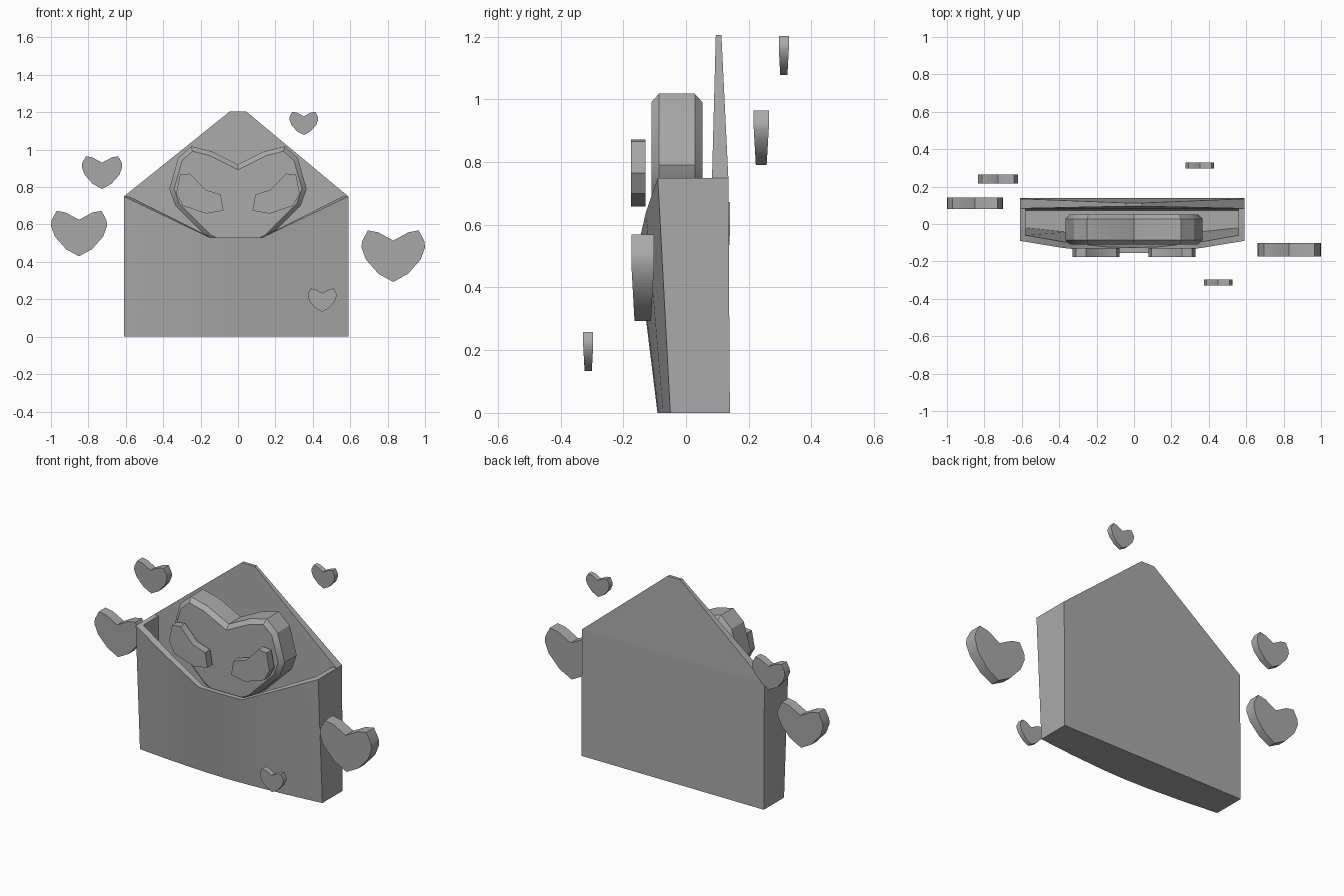
import bpy, bmesh, math

if "Cube" in bpy.data.objects:
    bpy.data.objects.remove(bpy.data.objects["Cube"])

grey = bpy.data.materials.new("plain_grey")
grey.diffuse_color = (0.4, 0.4, 0.4, 1)
grey.use_nodes = True
grey.node_tree.nodes["Principled BSDF"].inputs["Base Color"].default_value = grey.diffuse_color


def finish(name, bm, smooth=30):
    """Turn a bmesh into a shaded object."""
    bmesh.ops.recalc_face_normals(bm, faces=bm.faces)
    mesh = bpy.data.meshes.new(name)
    bm.to_mesh(mesh)
    bm.free()
    mesh.materials.append(grey)
    obj = bpy.data.objects.new(name, mesh)
    bpy.context.collection.objects.link(obj)
    bpy.ops.object.select_all(action='DESELECT')
    obj.select_set(True)
    bpy.context.view_layer.objects.active = obj
    bpy.ops.object.shade_smooth_by_angle(angle=math.radians(smooth))
    return obj


def prism(name, outline, depth, chamfer=0):
    """Extrude an (x, z) outline; depth(z) gives the front and back y."""
    bm = bmesh.new()
    front = [bm.verts.new((x, depth(z)[0], z)) for x, z in outline]
    back = [bm.verts.new((x, depth(z)[1], z)) for x, z in outline]
    caps = [bm.faces.new(front), bm.faces.new(back[::-1])]
    n = len(outline)
    for i in range(n):
        j = (i + 1) % n
        bm.faces.new((front[i], back[i], back[j], front[j]))
    bmesh.ops.recalc_face_normals(bm, faces=bm.faces)
    if chamfer:
        edges = [e for f in caps for e in f.edges]
        bmesh.ops.bevel(bm, geom=edges, offset=chamfer, segments=1, affect='EDGES')
    return finish(name, bm)


def mirrored(half):
    """Complete a half outline that begins and ends on x = 0."""
    return half + [(-x, z) for x, z in half[-2:0:-1]]


# Envelope pocket: a hollow body with a bulging, notched front wall
CX = -0.01
half_front = [  # x, rim z, rim y, base y
    (0.60, 0.75, -0.09, -0.05),
    (0.37, 0.64, -0.128, -0.073),
    (0.14, 0.53, -0.153, -0.088),
]
columns = [(-x, z, yt, yb) for x, z, yt, yb in half_front]
columns += [(0, 0.53, -0.156, -0.091)] + half_front[::-1]
WALL = 0.03
rings = [[], [], [], []]
for x, z, yt, yb in columns:
    xi = x * (0.60 - WALL) / 0.60
    rings[0].append((x, yb, 0))
    rings[1].append((x, yt, z))
    rings[2].append((xi, yt + WALL, z))
    rings[3].append((xi, yb + WALL, 0.03))
for x in (0.60, -0.60):
    xi = math.copysign(0.60 - WALL, x)
    rings[0].append((x, 0.14, 0))
    rings[1].append((x, 0.135, 0.75))
    rings[2].append((xi, 0.083, 0.75))
    rings[3].append((xi, 0.07, 0.03))
bm = bmesh.new()
loops = [[bm.verts.new((x + CX, y, z)) for x, y, z in r] for r in rings]
for a, b in zip(loops, loops[1:]):
    for i in range(len(a)):
        j = (i + 1) % len(a)
        bm.faces.new((a[i], a[j], b[j], b[i]))
bm.faces.new(loops[0])
bm.faces.new(loops[3])
finish("envelope_pocket", bm)


# Open flap: tapers towards its blunt tip
def flap_depth(z):
    t = (z - 0.75) / 0.455
    return 0.083 + 0.012 * t, 0.135 - 0.022 * t


prism("envelope_flap",
      [(-0.61, 0.75), (0.59, 0.75), (0.043, 1.205), (-0.043, 1.205)], flap_depth)

# Large heart in the pocket
big_half = [(0, 0.92), (0.14, 0.99), (0.25, 1.018), (0.32, 0.955),
            (0.367, 0.79), (0.335, 0.70), (0.16, 0.525), (0, 0.44)]
prism("large_heart", mirrored(big_half), lambda z: (-0.11, 0.052), 0.024)

# Pair of hands in front of the heart
hand = [(0.31, 0.866), (0.257, 0.872), (0.175, 0.786), (0.093, 0.76),
        (0.078, 0.674), (0.17, 0.658), (0.294, 0.70), (0.33, 0.765)]
for side, sign in (("left", -1), ("right", 1)):
    prism(side + "_hand", [(sign * x, z) for x, z in hand],
          lambda z: (-0.176, -0.129))

# Small floating hearts, thinner towards the point
unit_half = [(0, 1.30), (0.48, 1.56), (0.80, 1.62), (0.98, 1.28), (1.0, 1.08),
             (0.86, 0.70), (0.46, 0.25), (0, 0)]
for i, (x, tip, y, r, thick) in enumerate([
        (-0.85, 0.43, 0.11, 0.15, 0.062),
        (-0.727, 0.79, 0.24, 0.108, 0.048),
        (0.352, 1.078, 0.312, 0.077, 0.032),
        (0.83, 0.293, -0.138, 0.17, 0.073),
        (0.45, 0.133, -0.312, 0.077, 0.032)]):
    def depth(z):
        t = min(1, (z - tip) / (1.08 * r))
        h = thick / 2 * (0.72 + 0.28 * t)
        return y - h, y + h
    prism("small_heart_%d" % (i + 1),
          [(x + u * r, tip + v * r) for u, v in mirrored(unit_half)], depth)
